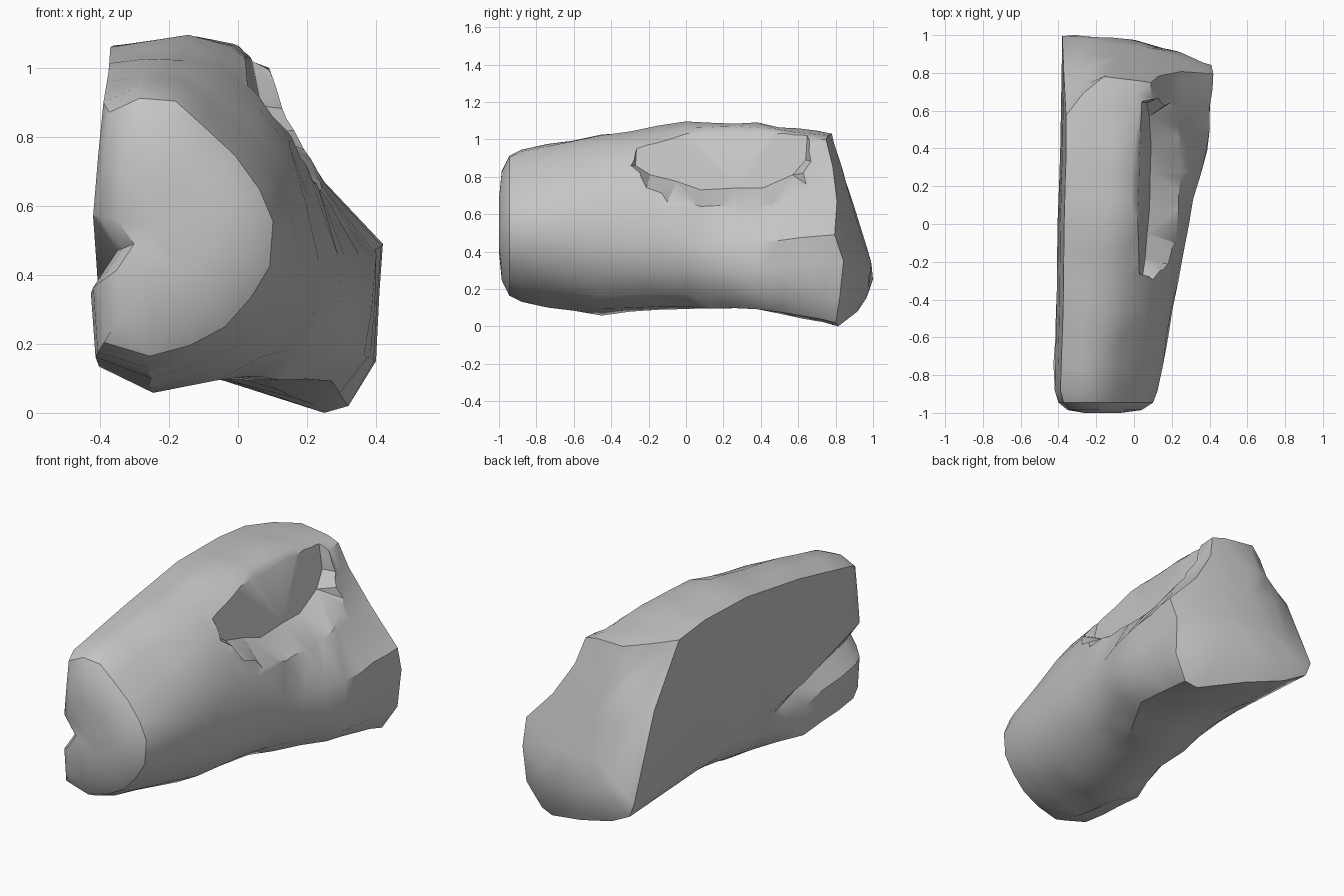
import bpy, bmesh, math, random
from mathutils import Vector

if "Cube" in bpy.data.objects:
    bpy.data.objects.remove(bpy.data.objects["Cube"])

random.seed(4)

stone = bpy.data.materials.new("stone grey")
stone.diffuse_color = (0.56, 0.56, 0.56, 1)
stone.use_nodes = True
stone.node_tree.nodes["Principled BSDF"].inputs["Base Color"].default_value = stone.diffuse_color

# Key cross-sections (x, z) along the rock: flat left side first, then over the top
NOSE = [(-.42, .57), (-.405, .75), (-.39, .90), (-.29, .95), (-.18, .94), (-.09, .86), (0, .76), (.08, .66),
        (.125, .56), (.12, .42), (.06, .31), (-.03, .22), (-.14, .17), (-.26, .13), (-.41, .17), (-.425, .37),
        (-.35, .47)]
FORE = [(-.41, .43), (-.395, .75), (-.375, .99), (-.27, 1.02), (-.15, 1.025), (-.05, .97), (.06, .88), (.15, .76),
        (.20, .61), (.205, .43), (.16, .28), (.07, .17), (-.05, .10), (-.25, .06), (-.40, .14), (-.42, .30),
        (-.36, .38)]
MID = [(-.405, .35), (-.39, .75), (-.37, 1.06), (-.26, 1.075), (-.14, 1.09), (-.03, 1.07), (.07, .98), (.16, .84),
       (.23, .65), (.285, .45), (.26, .30), (.18, .18), (.06, .10), (-.11, .10), (-.24, .13), (-.35, .20), (-.39, .28)]
REAR = [(-.39, .30), (-.38, .75), (-.36, 1.065), (-.25, 1.075), (-.12, 1.085), (0, 1.07), (.08, .98), (.16, .84),
        (.24, .65), (.385, .45), (.39, .30), (.36, .17), (.27, .09), (.07, .09), (-.10, .15), (-.26, .21), (-.36, .26)]
TAIL = [(-.38, .30), (-.372, .74), (-.36, 1.04), (-.27, 1.04), (-.16, 1.03), (.02, 1.02), (.09, 1.0), (.13, .86),
        (.25, .67), (.42, .49), (.41, .35), (.40, .15), (.32, .02), (.25, 0), (0, .08), (-.22, .15), (-.35, .22)]
KEYS = [(-.88, NOSE), (-.45, FORE), (0, MID), (.38, REAR), (.78, TAIL)]
N = len(NOSE)


def lerp_table(table, t):
    """Piecewise linear lookup in a sorted (t, value) table."""
    for (a, va), (b, vb) in zip(table, table[1:]):
        if t <= b:
            k = max(0, (t - a) / (b - a))
            return va + (vb - va) * k
    return table[-1][1]


def back_y(x, z):
    """Sloped back end, rounded to the right and chamfered at the top left."""
    f = lerp_table([(0, .90), (.05, .93), (.25, 1), (.35, .99), (.48, .95), (.75, .87), (1, .79), (1.1, .77)], z)
    chamfer = lerp_table([(.62, 0), (1.04, 1.3)], z) * max(0, -.2 - x)
    return f - .32 * max(0, x + .27) ** 2 - chamfer


def section(y):
    """Cross-section at y, stretched to meet the sloped back, lightly chipped off the flat side."""
    pts = []
    for i in range(N):
        x = lerp_table([(k, s[i][0]) for k, s in KEYS], y)
        z = lerp_table([(k, s[i][1]) for k, s in KEYS], y)
        py = y
        if y > .3:
            py = .3 + (y - .3) * (back_y(*TAIL[i]) - .3) / .48
        if 3 <= i <= 15:
            x += random.uniform(-.007, .007)
            z += random.uniform(-.007, .007)
        pts.append(Vector((x, py, z)))
    return pts


def shrink(pts, k):
    c = sum(pts, Vector()) / len(pts)
    return [c + (p - c) * k for p in pts]


def loft(name, rings):
    bm = bmesh.new()
    rows = [[bm.verts.new(p) for p in r] for r in rings]
    n = len(rows[0])
    for a, b in zip(rows, rows[1:]):
        for i in range(n):
            j = (i + 1) % n
            bm.faces.new((a[i], a[j], b[j], b[i]))
    bm.faces.new(rows[0])
    bm.faces.new(rows[-1])
    bmesh.ops.recalc_face_normals(bm, faces=bm.faces)
    bmesh.ops.triangulate(bm, faces=bm.faces)
    me = bpy.data.meshes.new(name)
    bm.to_mesh(me)
    bm.free()
    ob = bpy.data.objects.new(name, me)
    me.materials.append(stone)
    bpy.context.collection.objects.link(ob)
    return ob


# Rounded front end
nose = section(-.88)
rings = []
for k, y in ((.35, -1.0), (.72, -.985), (.92, -.945)):
    rings.append([Vector((p.x, y, p.z)) for p in shrink(nose, k)])
rings.append(nose)
# Body
for y in (-.74, -.6, -.45, -.3, -.15, 0, .13, .26, .38, .5, .6, .7):
    rings.append(section(y))
# Back end
tail = [Vector((x, 0, z)) for x, z in TAIL]
for k in (1, .9, .6, .25):
    rings.append([Vector((p.x, back_y(p.x, p.z), p.z)) for p in shrink(tail, k)])
rock = loft("rock", rings)

# Hollow in the upper right: leaning flat inner wall, gently sloping floor
INNER = [(-.27, .86), (-.19, .81), (-.05, .775), (.08, .73), (.27, .74), (.41, .74),
         (.57, .81), (.64, .89), (.66, 1.2), (-.25, 1.2)]
RIM = [(-.35, .86), (-.22, .72), (-.10, .665), (.08, .65), (.27, .65), (.45, .665),
       (.66, .75), (.71, .87), (.72, 1.2), (-.30, 1.2)]


def wall_x(y, z):
    return .02 + .2 * (1.03 - z) + .03 * y


inner = [Vector((wall_x(y, z), y, z)) for y, z in INNER]
rim = [Vector((.22, y, z)) for y, z in RIM]
outer = [a + (b - a) * ((.4 - a.x) / (b.x - a.x)) for a, b in zip(inner, rim)]
cutter = loft("hollow_cutter", [inner, outer])
cutter.hide_render = True
cut = rock.modifiers.new("hollow", 'BOOLEAN')
cut.operation = 'DIFFERENCE'
cut.solver = 'EXACT'
cut.object = cutter

# Bake the cut, then shade smooth with sharp creases
bpy.context.view_layer.update()
dg = bpy.context.evaluated_depsgraph_get()
baked = bpy.data.meshes.new_from_object(rock.evaluated_get(dg))
rock.modifiers.clear()
rock.data = baked
bpy.data.objects.remove(cutter)
bpy.context.view_layer.objects.active = rock
rock.select_set(True)
bpy.ops.object.shade_smooth_by_angle(angle=math.radians(35))
